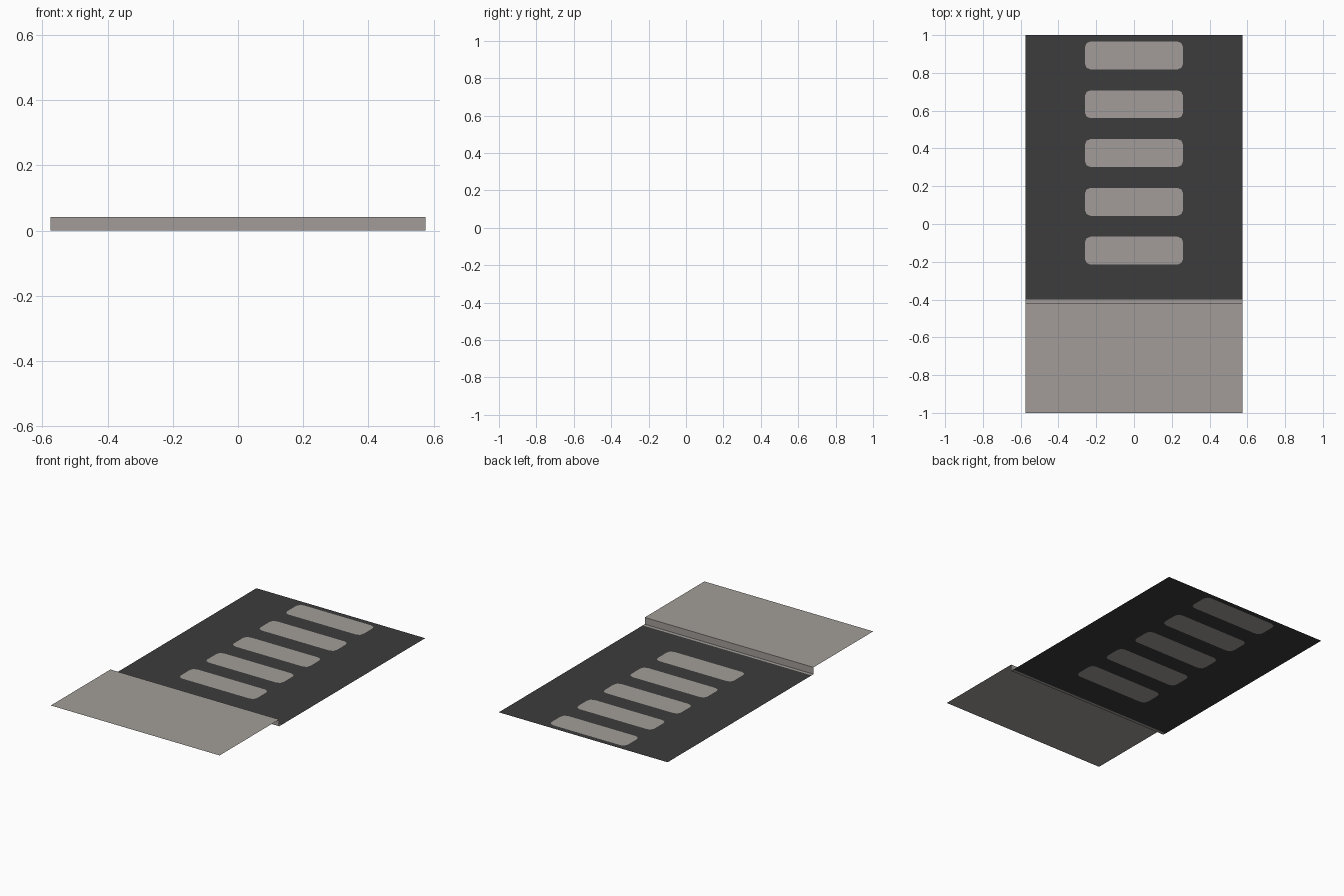
import bpy, bmesh, math

if "Cube" in bpy.data.objects:
    bpy.data.objects.remove(bpy.data.objects["Cube"])

W = 0.575          # half width
KERB_Y = -0.42     # kerb face
ROAD_Y = -0.40     # where the asphalt starts
KERB_Z = 0.042


def material(name, rgb):
    m = bpy.data.materials.new(name)
    m.diffuse_color = (*rgb, 1)
    m.use_nodes = True
    m.node_tree.nodes["Principled BSDF"].inputs["Base Color"].default_value = m.diffuse_color
    return m


asphalt = material("dark asphalt", (0.045, 0.045, 0.045))
concrete = material("pale concrete", (0.36, 0.335, 0.315))


def sheet(name, polys, mat):
    """Open sheet from a list of polygons, welded where they touch."""
    bm = bmesh.new()
    for poly in polys:
        bm.faces.new([bm.verts.new(p) for p in poly])
    bmesh.ops.remove_doubles(bm, verts=bm.verts, dist=1e-5)
    me = bpy.data.meshes.new(name)
    bm.to_mesh(me)
    bm.free()
    me.materials.append(mat)
    ob = bpy.data.objects.new(name, me)
    bpy.context.collection.objects.link(ob)
    return ob


def mirrored(poly):
    return [(-x, y, z) for x, y, z in reversed(poly)]


# Crosswalk layout
N, PITCH, FIRST = 5, 0.2583, -0.141
HX, HY, R = 0.26, 0.074, 0.03
centres = [FIRST + i * PITCH for i in range(N)]
bounds = [ROAD_Y] + [c + PITCH / 2 for c in centres[:-1]] + [1.0]


def left_edge(cy):
    """Rounded left side of a stripe, from bottom to top."""
    pts = []
    for sy, start in ((-1, 270), (1, 180)):
        for k in range(3):
            a = math.radians(start - 45 * k)
            pts.append((-HX + R + R * math.cos(a),
                        cy + sy * (HY - R) + R * math.sin(a), 0))
    return pts


# Asphalt surrounds each stripe; the stripes fill the openings
road, stripes = [], []
for i, cy in enumerate(centres):
    a, b = bounds[i], bounds[i + 1]
    edge = left_edge(cy)
    half = [(-W, a, 0), (0, a, 0), (0, cy - HY, 0)] + edge + \
           [(0, cy + HY, 0), (0, b, 0), (-W, b, 0)]
    road += [half, mirrored(half)]
    stripe = list(reversed(edge)) + [(-x, y, z) for x, y, z in edge]
    stripes.append(stripe)

sheet("road_surface", road, asphalt)
sheet("crosswalk_stripes", stripes, concrete)

# Pavement, kerb face and narrow gutter strip, swept across the width
profile = [(-1.0, KERB_Z), (KERB_Y, KERB_Z), (KERB_Y, 0), (ROAD_Y, 0)]
sheet("pavement_and_kerb",
      [[(-W, y0, z0), (W, y0, z0), (W, y1, z1), (-W, y1, z1)]
       for (y0, z0), (y1, z1) in zip(profile, profile[1:])], concrete)
